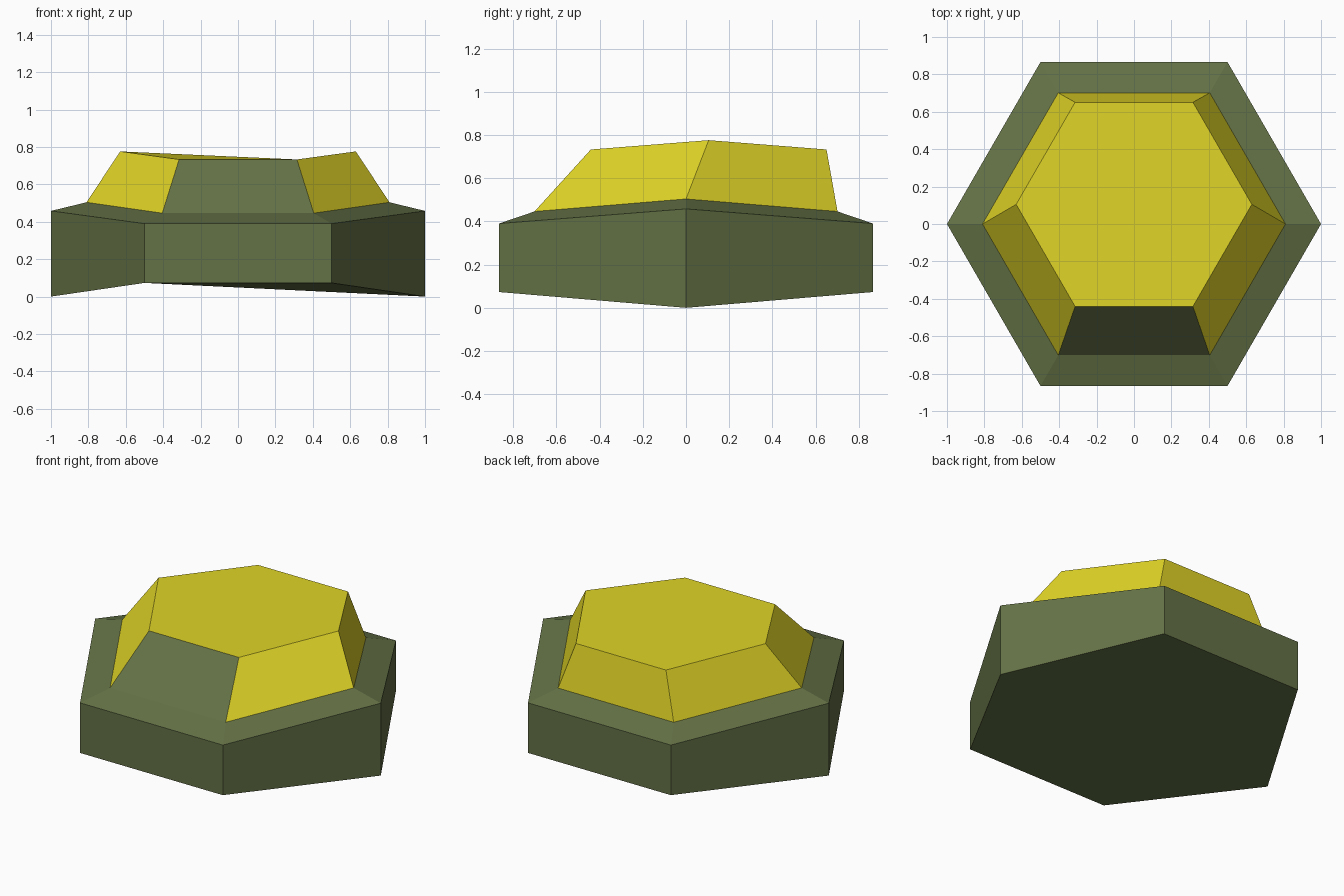
import bpy, bmesh, math

if "Cube" in bpy.data.objects:
    bpy.data.objects.remove(bpy.data.objects["Cube"])


def material(name, rgb):
    m = bpy.data.materials.new(name)
    m.diffuse_color = (*rgb, 1)
    m.use_nodes = True
    m.node_tree.nodes["Principled BSDF"].inputs["Base Color"].default_value = m.diffuse_color
    return m


green = material("olive green", (0.127, 0.168, 0.061))
yellow = material("mustard yellow", (0.75, 0.665, 0.02))


def hex_ring(bm, radius, z_side, z_other, y_shift=0.0):
    """Hexagon whose two side corners sit at a different height from the rest."""
    ring = []
    for i in range(6):
        a = math.radians(60 * i)
        z = z_side if i % 3 == 0 else z_other
        ring.append(bm.verts.new((radius * math.cos(a), radius * math.sin(a) + y_shift, z)))
    return ring


def bridge(bm, low, high):
    return [bm.faces.new((low[i], low[(i + 1) % 6], high[(i + 1) % 6], high[i])) for i in range(6)]


def finish(bm, name, mats):
    mesh = bpy.data.meshes.new(name)
    bm.to_mesh(mesh)
    bm.free()
    for m in mats:
        mesh.materials.append(m)
    obj = bpy.data.objects.new(name, mesh)
    bpy.context.collection.objects.link(obj)


# Base: folded hexagonal slab with a sloping rim
bm = bmesh.new()
bottom = hex_ring(bm, 1.0, 0.0, 0.073)
edge = hex_ring(bm, 1.0, 0.458, 0.39)
rim = hex_ring(bm, 0.81, 0.504, 0.446)
bm.faces.new(bottom[::-1])
bridge(bm, bottom, edge)
bridge(bm, edge, rim)
finish(bm, "base", [green])

# Cap: tapered hexagon leaning back, with a green front panel
bm = bmesh.new()
foot = hex_ring(bm, 0.81, 0.504, 0.446)
top = hex_ring(bm, 0.63, 0.776, 0.733, 0.105)
sides = bridge(bm, foot, top)
crown = bm.faces.new(top)
for f in sides + [crown]:
    f.normal_update()
    f.material_index = 1 if f.normal.y < -0.6 and abs(f.normal.x) < 0.1 else 0
finish(bm, "cap", [yellow, green])
